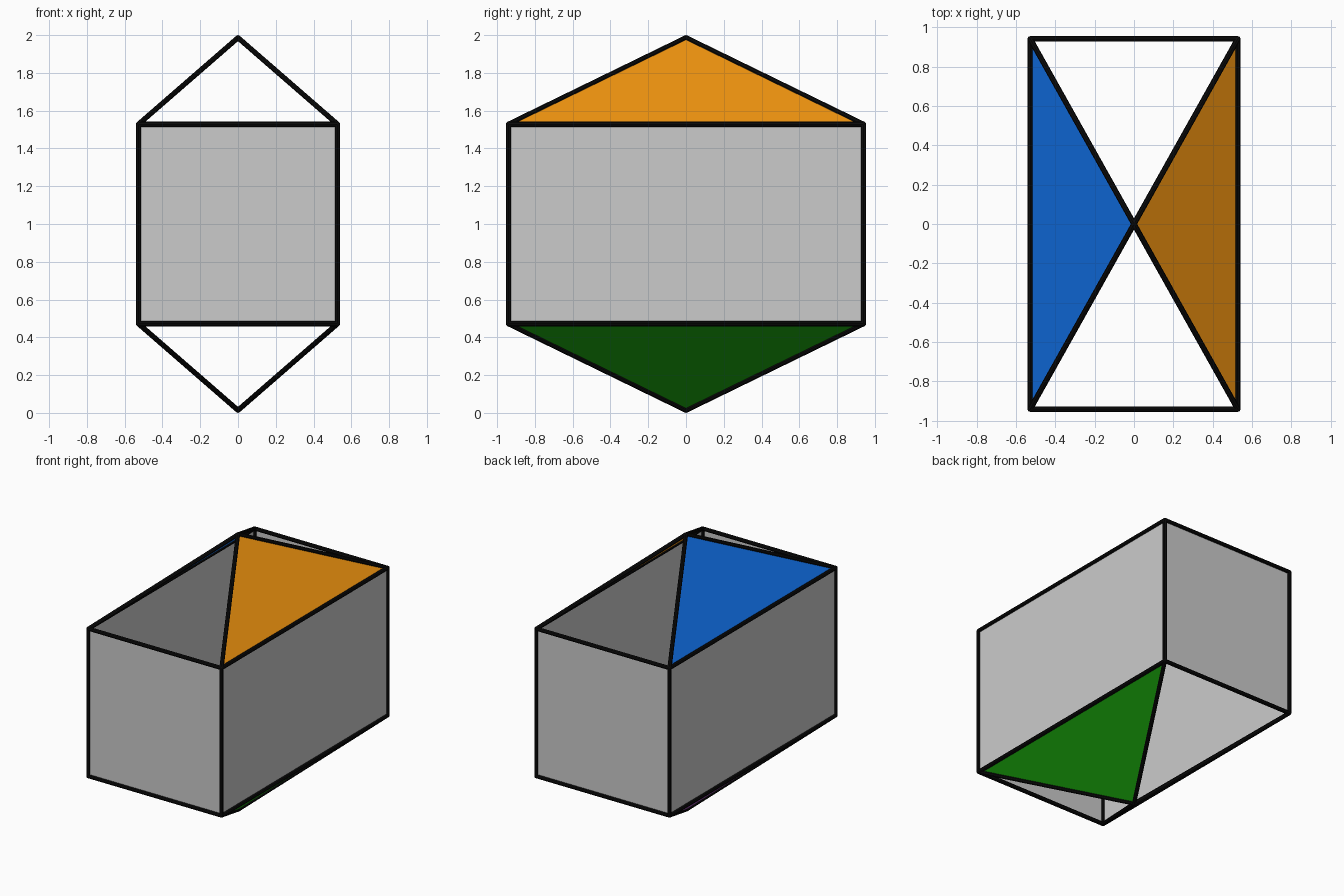
import bpy
from mathutils import Vector

if "Cube" in bpy.data.objects:
    bpy.data.objects.remove(bpy.data.objects["Cube"])

X, Y, Z0, Z1 = 0.527, 0.94, 0.472, 1.528   # box half sizes and levels
R = 0.014                                  # edge rod radius
TOP, BOTTOM = Vector((0, 0, 2 - R)), Vector((0, 0, R))


def material(name, rgb):
    m = bpy.data.materials.new(name)
    m.diffuse_color = (*rgb, 1)
    m.use_nodes = True
    m.node_tree.nodes["Principled BSDF"].inputs["Base Color"].default_value = m.diffuse_color
    return m


def panel(name, points, mat=None):
    """Flat sheet through the given corner points."""
    mesh = bpy.data.meshes.new(name)
    mesh.from_pydata([tuple(p) for p in points], [], [list(range(len(points)))])
    obj = bpy.data.objects.new(name, mesh)
    bpy.context.collection.objects.link(obj)
    if mat:
        mesh.materials.append(mat)
    return obj


def rod(name, a, b):
    """Thin black rod between two points."""
    a, b = Vector(a), Vector(b)
    d = b - a
    bpy.ops.mesh.primitive_cylinder_add(vertices=8, radius=R, depth=d.length,
                                        location=(a + b) / 2)
    obj = bpy.context.object
    obj.name = name
    obj.rotation_euler = d.to_track_quat('Z', 'Y').to_euler()
    obj.data.materials.append(black)


def joint(name, p):
    """Small ball closing the rod ends."""
    bpy.ops.mesh.primitive_ico_sphere_add(subdivisions=2, radius=R, location=p)
    bpy.context.object.name = name
    bpy.context.object.data.materials.append(black)


black = material("black", (0.003, 0.003, 0.003))
orange = material("orange", (0.89, 0.30, 0.005))
blue = material("blue", (0.005, 0.15, 0.75))
green = material("green", (0.01, 0.38, 0.004))
purple = material("purple", (0.38, 0.08, 0.50))

# Corner loop seen from above, counter-clockwise
loop = [(-X, -Y), (X, -Y), (X, Y), (-X, Y)]
low = [Vector((x, y, Z0)) for x, y in loop]
high = [Vector((x, y, Z1)) for x, y in loop]

# Four grey walls, plus rods on every edge
for i, side in enumerate(("front", "right", "back", "left")):
    j = (i + 1) % 4
    panel(side + "_wall", (low[i], low[j], high[j], high[i]))
    rod(side + "_lower_rod", low[i], low[j])
    rod(side + "_upper_rod", high[i], high[j])
    rod("corner_post", low[i], high[i])
    rod("roof_rafter", high[i], TOP)
    rod("base_rafter", low[i], BOTTOM)
    joint("lower_joint", low[i])
    joint("upper_joint", high[i])
joint("roof_joint", TOP)
joint("base_joint", BOTTOM)

# Coloured triangles on the two long sides only
panel("right_roof_panel", (high[1], high[2], TOP), orange)
panel("left_roof_panel", (high[3], high[0], TOP), blue)
panel("right_base_panel", (low[2], low[1], BOTTOM), green)
panel("left_base_panel", (low[0], low[3], BOTTOM), purple)
